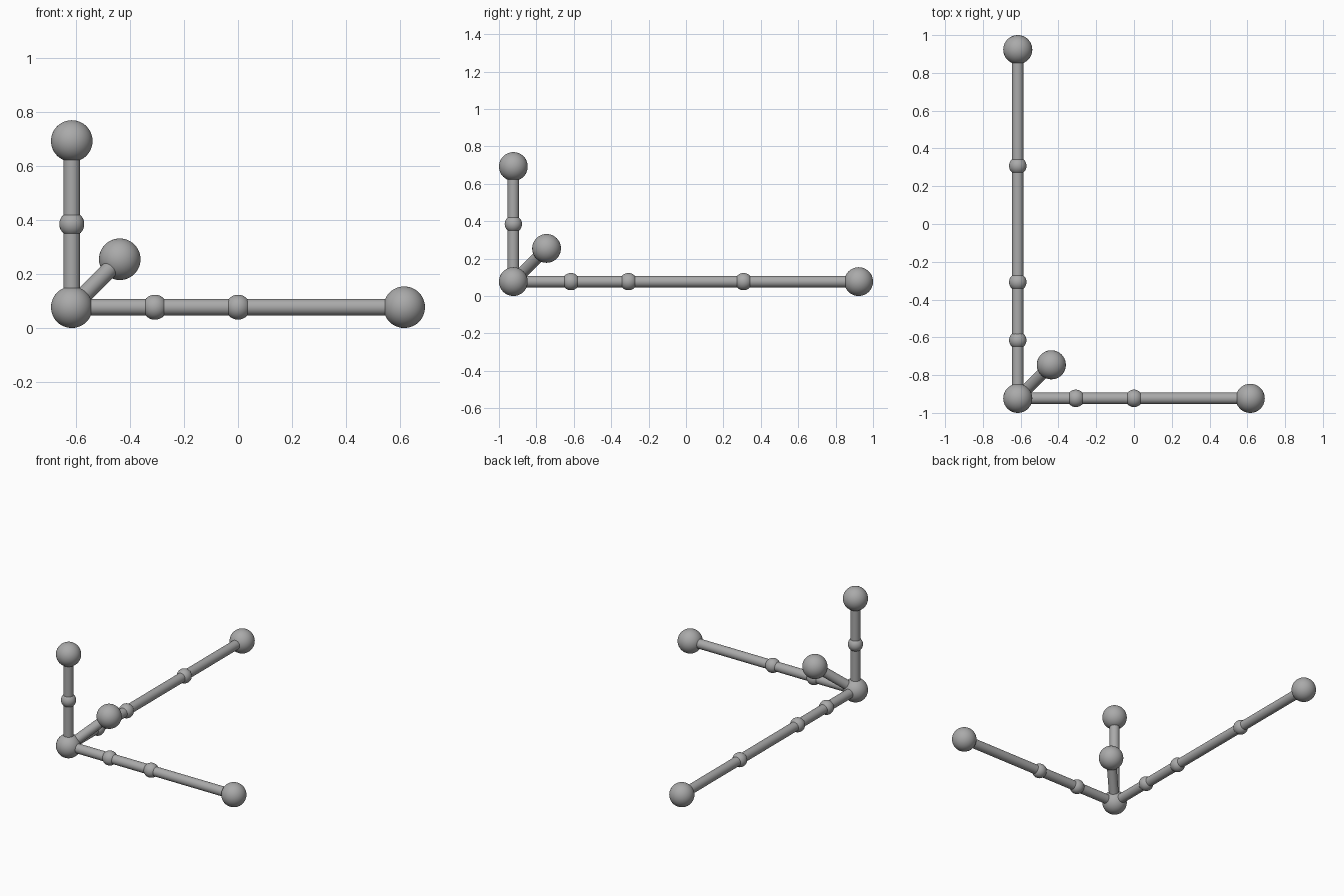
import bpy
from mathutils import Vector

cube = bpy.data.objects.get("Cube")
if cube:
    bpy.data.objects.remove(cube, do_unlink=True)

UNIT = 2 / 3.25                 # spacing of the marker beads is half a unit
BALL = UNIT * 0.125
BEAD = UNIT * 0.075
ROD = UNIT * 0.05
ORIGIN = Vector((-UNIT, -1.5 * UNIT, BALL))

grey = bpy.data.materials.new("plain grey")
grey.use_nodes = True
grey.diffuse_color = (0.4, 0.4, 0.4, 1)
grey.node_tree.nodes["Principled BSDF"].inputs["Base Color"].default_value = (0.4, 0.4, 0.4, 1)


def finish(name):
    ob = bpy.context.object
    ob.name = name
    ob.data.materials.append(grey)
    bpy.ops.object.shade_smooth_by_angle()


def ball(name, place, radius):
    bpy.ops.mesh.primitive_uv_sphere_add(segments=48, ring_count=24, radius=radius, location=place)
    finish(name)


def rod(name, start, end):
    span = end - start
    bpy.ops.mesh.primitive_cylinder_add(vertices=32, radius=ROD, depth=span.length,
                                        location=(start + end) / 2)
    bpy.context.object.rotation_euler = span.to_track_quat("Z", "Y").to_euler()
    finish(name)


# Each arm: direction, length and bead positions, in units
arms = {
    "width": ((1, 0, 0), 2, (0.5, 1)),
    "depth": ((0, 1, 0), 3, (0.5, 1, 2)),
    "height": ((0, 0, 1), 1, (0.5,)),
    "diagonal": ((1, 1, 1), 0.5, ()),
}

# Shared corner ball, then a rod, end ball and beads for every arm
ball("corner_ball", ORIGIN, BALL)
for label, (direction, length, beads) in arms.items():
    step = Vector(direction).normalized() * UNIT
    tip = ORIGIN + step * length
    rod(label + "_rod", ORIGIN, tip)
    ball(label + "_end_ball", tip, BALL)
    for number, distance in enumerate(beads, 1):
        ball(f"{label}_bead_{number}", ORIGIN + step * distance, BEAD)
